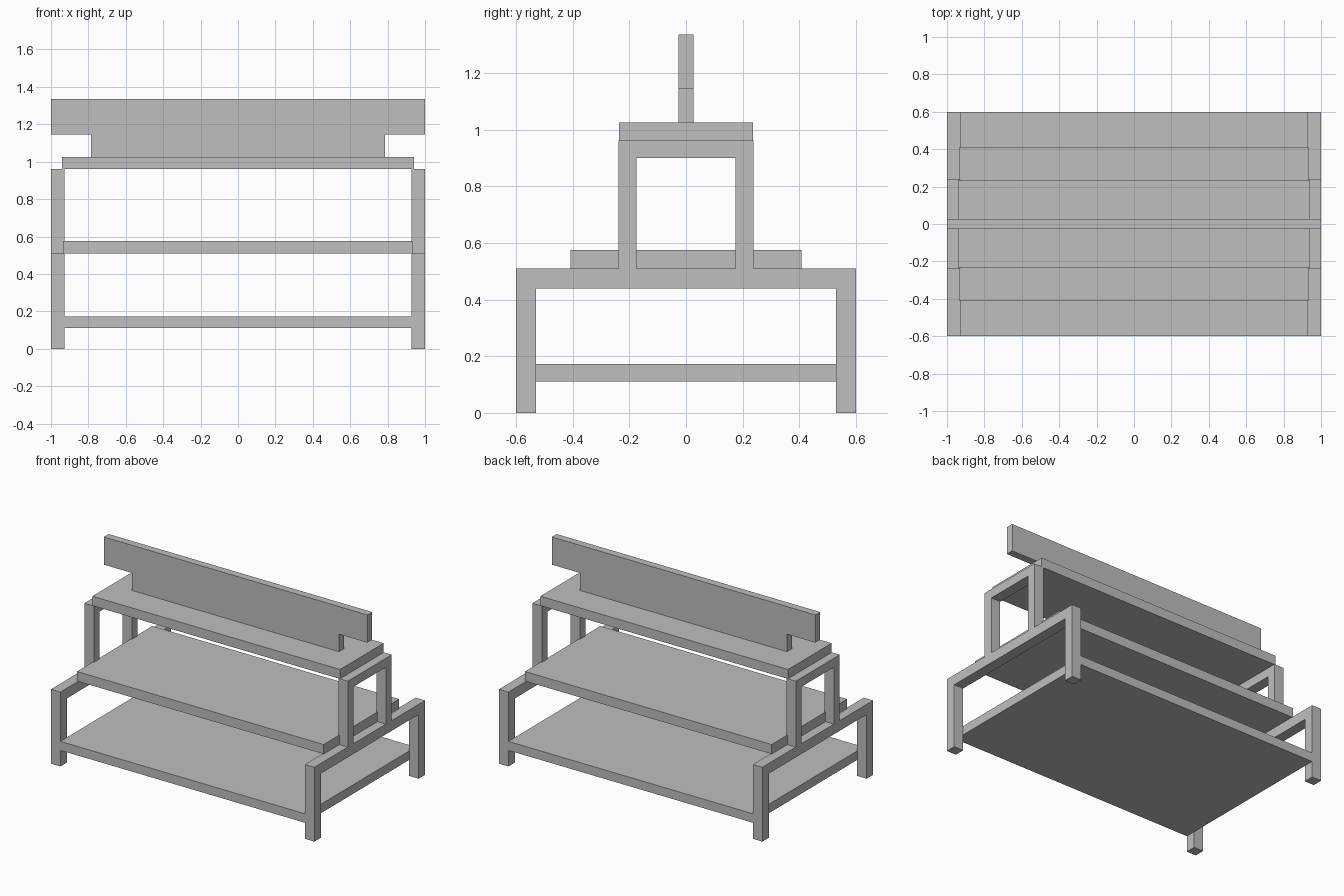
import bpy
from mathutils import Matrix

default = bpy.data.objects.get("Cube")
if default:
    bpy.data.objects.remove(default, do_unlink=True)

GREY = (0.52, 0.52, 0.52, 1)
paint = bpy.data.materials.new("light grey")
paint.use_nodes = True
paint.diffuse_color = GREY
next(n for n in paint.node_tree.nodes
     if n.type == 'BSDF_PRINCIPLED').inputs["Base Color"].default_value = GREY

# Local (u, v, w) axes of a profile mapped to the world
ALONG_X = Matrix(((0, 0, 1, 0), (1, 0, 0, 0), (0, 1, 0, 0), (0, 0, 0, 1)))
ALONG_Y = Matrix(((1, 0, 0, 0), (0, 0, -1, 0), (0, 1, 0, 0), (0, 0, 0, 1)))


def mirrored(half):
    """Close a right-hand half outline with its mirror image."""
    return half + [(-u, v) for u, v in reversed(half)]


def plate(name, loops, thickness, axes, offset=0):
    """Solid plate from an outline and any holes, centred on its thickness."""
    curve = bpy.data.curves.new(name + "_profile", 'CURVE')
    curve.dimensions = '2D'
    curve.fill_mode = 'BOTH'
    curve.extrude = thickness / 2
    for loop in loops:
        spline = curve.splines.new('POLY')
        spline.points.add(len(loop) - 1)
        for point, (u, v) in zip(spline.points, loop):
            point.co = (u, v, 0, 1)
        spline.use_cyclic_u = True
    helper = bpy.data.objects.new(name + "_helper", curve)
    bpy.context.collection.objects.link(helper)
    graph = bpy.context.evaluated_depsgraph_get()
    mesh = bpy.data.meshes.new_from_object(helper.evaluated_get(graph))
    bpy.data.objects.remove(helper, do_unlink=True)
    mesh.transform(axes @ Matrix.Translation((0, 0, offset)))
    mesh.shade_flat()
    mesh.materials.clear()
    mesh.materials.append(paint)
    obj = bpy.data.objects.new(name, mesh)
    bpy.context.collection.objects.link(obj)
    return obj


def shelf(name, half_x, half_y, bottom, top):
    bpy.ops.mesh.primitive_cube_add(size=2, location=(0, 0, (bottom + top) / 2))
    obj = bpy.context.object
    obj.name = name
    obj.scale = (half_x, half_y, (top - bottom) / 2)
    obj.data.materials.append(paint)


# Stepped end frames: legs, cross beam and upper posts in one piece
frame_outline = mirrored([(0.53, 0.44), (0.53, 0), (0.6, 0), (0.6, 0.51),
                          (0.238, 0.51), (0.238, 0.962)])
frame_window = mirrored([(0.175, 0.51), (0.175, 0.9)])
for side, x in (("left", 0.964), ("right", -0.964)):
    plate(side + "_end_frame", [frame_outline, frame_window], 0.072, ALONG_X, x)

# Shelves
shelf("bottom_shelf", 0.929, 0.6, 0.11, 0.172)
shelf("middle_shelf", 0.936, 0.408, 0.51, 0.576)
shelf("top_shelf", 0.94, 0.236, 0.961, 1.026)

# Upright header board with notched lower corners
header = mirrored([(0.785, 1.025), (0.785, 1.146), (1, 1.146), (1, 1.336)])
plate("header_board", [header], 0.052, ALONG_Y)
